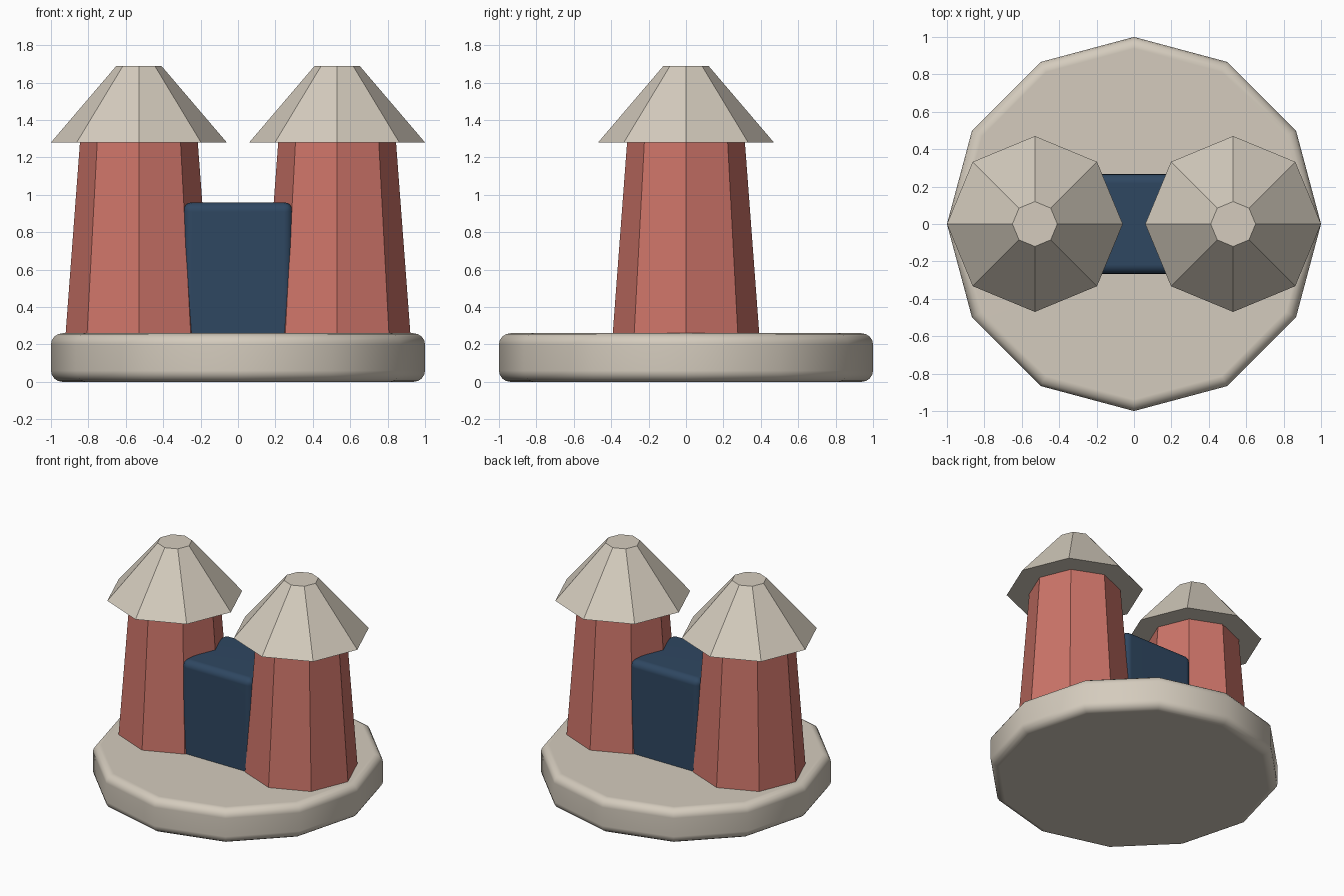
import bpy, math

if "Cube" in bpy.data.objects:
    bpy.data.objects.remove(bpy.data.objects["Cube"])


def material(name, rgb):
    m = bpy.data.materials.new(name)
    m.diffuse_color = (*rgb, 1)
    m.use_nodes = True
    m.node_tree.nodes["Principled BSDF"].inputs["Base Color"].default_value = m.diffuse_color
    return m


stone = material("warm_stone", (0.66, 0.60, 0.51))
brick = material("coral_brick", (0.61, 0.175, 0.14))
navy = material("navy_blue", (0.028, 0.063, 0.12))


def frustum(name, sides, r1, r2, z1, z2, x, mat):
    """Tapered polygonal column with a corner on the +x axis."""
    bpy.ops.mesh.primitive_cone_add(vertices=sides, radius1=r1, radius2=r2,
                                    depth=z2 - z1, location=(x, 0, (z1 + z2) / 2))
    ob = bpy.context.object
    ob.name = name
    ob.data.materials.append(mat)
    return ob


def round_edges(ob, width, segments):
    """Bevel sharp edges and smooth them while keeping broad faces flat."""
    bpy.ops.object.shade_smooth()
    b = ob.modifiers.new("rounding", 'BEVEL')
    b.width = width
    b.segments = segments
    b.limit_method = 'ANGLE'
    b.angle_limit = math.radians(45)
    w = ob.modifiers.new("flat_face_normals", 'WEIGHTED_NORMAL')
    w.keep_sharp = True


# round base slab
base = frustum("base", 12, 1.0, 1.0, 0.0, 0.26, 0, stone)
round_edges(base, 0.06, 4)

# two octagonal towers with flat-topped roofs
for side, x in (("left", -0.53), ("right", 0.53)):
    frustum(side + "_tower", 8, 0.393, 0.315, 0.24, 1.28, x, brick)
    frustum(side + "_roof", 8, 0.47, 0.12, 1.28, 1.69, x, stone)

# rounded block joining the towers, sunk into the base
bpy.ops.mesh.primitive_cube_add(size=1, location=(0, 0, 0.56))
block = bpy.context.object
block.name = "middle_block"
block.scale = (0.59, 0.535, 0.80)
bpy.ops.object.transform_apply(location=False, rotation=False, scale=True)
block.data.materials.append(navy)
round_edges(block, 0.05, 4)
